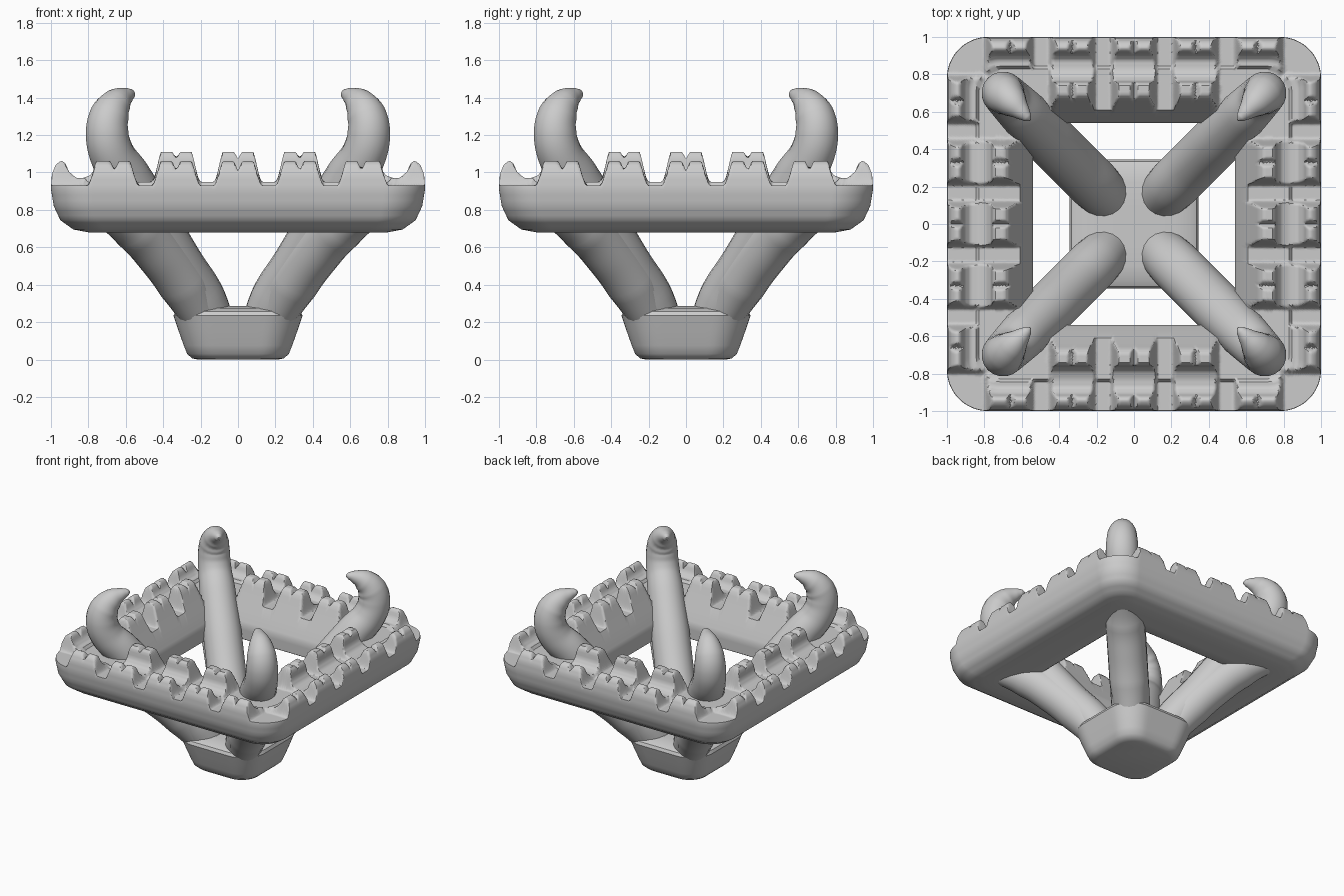
import bpy, math
from mathutils import Vector

if "Cube" in bpy.data.objects:
    bpy.data.objects.remove(bpy.data.objects["Cube"])


def add_mesh(name, verts, faces, angle=40):
    me = bpy.data.meshes.new(name)
    me.from_pydata(verts, [], faces)
    ob = bpy.data.objects.new(name, me)
    bpy.context.collection.objects.link(ob)
    finish(ob, angle)
    return ob


def finish(ob, angle=40):
    bpy.ops.object.select_all(action='DESELECT')
    ob.select_set(True)
    bpy.context.view_layer.objects.active = ob
    bpy.ops.object.shade_smooth_by_angle(angle=math.radians(angle))


def rounded_square(half, radius, n):
    """Points round a square of given half size with rounded corners."""
    pts, k = [], half - radius
    for side in range(4):
        for i in range(n):
            p = Vector((half * (2 * i / n - 1), -half))
            q = Vector((max(-k, min(k, p.x)), -k))
            d = p - q
            p = q + d.normalized() * radius if radius > 1e-5 else p
            for _ in range(side):
                p = Vector((-p.y, p.x))
            pts.append(p)
    return pts


def ring_faces(rows, n, closed):
    return [(a * n + i, a * n + (i + 1) % n, (a + 1) % rows * n + (i + 1) % n, (a + 1) % rows * n + i)
            for a in range(rows if closed else rows - 1) for i in range(n)]


def smooth(a, b, x):
    x = max(0, min(1, (x - a) / (b - a)))
    return x * x * (3 - 2 * x)


PITCH = 0.33


def top_limit(along, r):
    """Scooped valleys and notched teeth along the two rails."""
    outer = r > 0.83
    top, valley, notch, last = (1.06, 0.93, 0.05, 0.84) if outer else (1.11, 0.95, 0.035, 0.495)
    e = abs(along - PITCH * round(along / PITCH))
    d = PITCH / 2 - e
    if along > last - PITCH / 2:
        d = max(0, last - along)
    wall = valley + (top - valley + 0.01) * smooth(0.035, 0.092, d)
    return min(wall, top - notch * max(0, 1 - e / 0.022))


# Square tray frame with a toothed rail on each edge
profile = [(0.54, 0.69), (0.555, 0.68), (0.80, 0.68), (0.88, 0.695), (0.95, 0.745), (0.985, 0.82),
           (1.0, 0.91), (0.995, 0.99), (0.975, 1.04), (0.945, 1.065), (0.925, 1.05), (0.905, 1.0),
           (0.875, 0.97), (0.83, 0.97), (0.79, 0.985), (0.765, 1.02), (0.755, 1.09), (0.74, 1.11),
           (0.69, 1.11), (0.67, 1.09), (0.63, 1.0), (0.57, 0.87), (0.54, 0.8)]
rows = []
for (r0, z0), (r1, z1) in zip(profile, profile[1:] + profile[:1]):
    rows += [(r0 + (r1 - r0) * j / 3, z0 + (z1 - z0) * j / 3) for j in range(3)]
N = 200
verts = []
for r, z in rows:
    for p in rounded_square(r, max(0, 0.22 * (r - 0.54) / 0.46), N):
        along = min(abs(p.x), abs(p.y))
        verts.append((p.x, p.y, min(z, top_limit(along, r))))
add_mesh("toothed_frame", verts, ring_faces(len(rows), 4 * N, True), 50)

# Tapered foot
foot = [(0.215, 0.0), (0.245, 0.006), (0.272, 0.03), (0.29, 0.075), (0.32, 0.16), (0.345, 0.235),
        (0.335, 0.258), (0.30, 0.275), (0.22, 0.285), (0.1, 0.285)]
n = 24
verts = [(p.x, p.y, z) for h, z in foot for p in rounded_square(h, h * 0.55, n)]
faces = ring_faces(len(foot), 4 * n, False)
faces += [tuple(reversed(range(4 * n))), tuple(range((len(foot) - 1) * 4 * n, len(foot) * 4 * n))]
add_mesh("foot", verts, faces)


def tube(name, pts, sx, sy):
    """Tapered tube through (diagonal offset, height, radius) points."""
    cu = bpy.data.curves.new(name, 'CURVE')
    cu.dimensions = '3D'
    cu.bevel_depth, cu.bevel_resolution, cu.resolution_u = 1.0, 8, 8
    cu.use_fill_caps = True
    sp = cu.splines.new('BEZIER')
    sp.bezier_points.add(len(pts) - 1)
    for bp, (d, z, r) in zip(sp.bezier_points, pts):
        bp.co, bp.radius = (d * sx, d * sy, z), r
        bp.handle_left_type = bp.handle_right_type = 'AUTO'
    ob = bpy.data.objects.new(name, cu)
    bpy.context.collection.objects.link(ob)
    bpy.ops.object.select_all(action='DESELECT')
    ob.select_set(True)
    bpy.context.view_layer.objects.active = ob
    bpy.ops.object.convert(target='MESH')
    finish(bpy.context.object, 50)


# Diagonal arms that end as curved horns, with a flare under each frame corner
arm = [(0.14, 0.17, 0.13), (0.21, 0.33, 0.14), (0.32, 0.5, 0.14), (0.46, 0.74, 0.14), (0.60, 0.98, 0.13),
       (0.675, 1.1, 0.12), (0.70, 1.22, 0.115), (0.685, 1.31, 0.105), (0.645, 1.375, 0.08),
       (0.60, 1.408, 0.047), (0.568, 1.42, 0.025), (0.555, 1.422, 0.006)]
flare = [(0.2, 0.26, 0.12), (0.29, 0.41, 0.14), (0.4, 0.56, 0.14), (0.54, 0.71, 0.14), (0.70, 0.8, 0.1)]
for sx in (-1, 1):
    for sy in (-1, 1):
        tag = ("left" if sx < 0 else "right") + ("_front" if sy < 0 else "_back")
        tube("horn_arm_" + tag, arm, sx, sy)
        tube("arm_flare_" + tag, flare, sx, sy)
